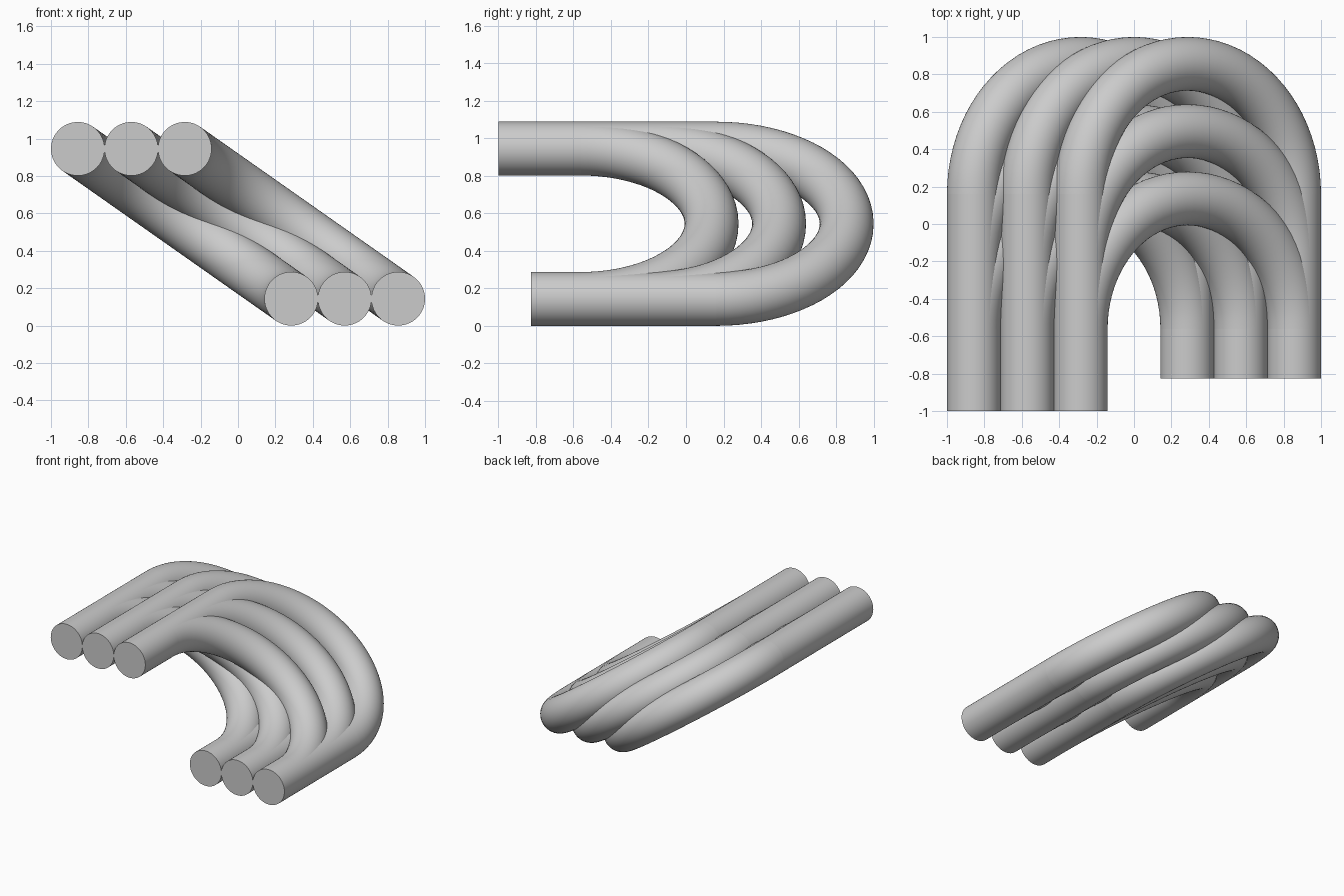
import bpy, bmesh, math
from mathutils import Vector

if "Cube" in bpy.data.objects:
    bpy.data.objects.remove(bpy.data.objects["Cube"], do_unlink=True)

PIPE_R = 0.1435
SIDES = 48
BEND_STEPS = 40
TOP_Z, LOW_Z = 0.945, 0.1435
TOP_FRONT, LOW_FRONT = -1.0, -0.826
TOP_X = (-0.8565, -0.5705, -0.2845)
SHIFT = 1.141                               # sideways step from upper to lower leg
ROWS = {"inner": 0.28, "middle": 0.64, "outer": 1.0}   # rearmost reach of each bend

# Tilted plane shared by all the bends
across = Vector((SHIFT, 0, LOW_Z - TOP_Z))
bend_r = across.length / 2
across.normalize()
back = Vector((0, 1, 0))
normal = across.cross(back)

grey = bpy.data.materials.new("plain grey")
grey.use_nodes = True
colour = (0.6, 0.6, 0.6, 1)
grey.diffuse_color = colour
grey.node_tree.nodes["Principled BSDF"].inputs["Base Color"].default_value = colour


def tube(name, stations, cap_start=False):
    """Sweep a circle through (centre, outward direction) stations."""
    bm = bmesh.new()
    rings = []
    for centre, out in stations:
        ring = []
        for i in range(SIDES):
            a = math.tau * i / SIDES
            ring.append(bm.verts.new(centre + PIPE_R * (math.cos(a) * out + math.sin(a) * normal)))
        rings.append(ring)
    for r0, r1 in zip(rings, rings[1:]):
        for i in range(SIDES):
            j = (i + 1) % SIDES
            bm.faces.new((r0[i], r0[j], r1[j], r1[i]))
    if cap_start:
        bm.faces.new(rings[0][::-1])
    bmesh.ops.recalc_face_normals(bm, faces=bm.faces)
    # An open tube must still face outwards
    bm.faces.ensure_lookup_table()
    f = bm.faces[0]
    if f.normal.dot(f.calc_center_median() - stations[0][0]) < 0:
        bmesh.ops.reverse_faces(bm, faces=bm.faces)
    mesh = bpy.data.meshes.new(name)
    bm.to_mesh(mesh)
    bm.free()
    mesh.materials.append(grey)
    obj = bpy.data.objects.new(name, mesh)
    bpy.context.collection.objects.link(obj)
    bpy.ops.object.select_all(action='DESELECT')
    obj.select_set(True)
    bpy.context.view_layer.objects.active = obj
    bpy.ops.object.shade_smooth_by_angle(angle=math.radians(35))


leg_end = ROWS["outer"] - PIPE_R - bend_r
for column, x in zip(("right", "centre", "left"), TOP_X):
    # Straight legs, capped at the front
    tube(f"upper_leg_{column}",
         [(Vector((x, y, TOP_Z)), -across) for y in (TOP_FRONT, leg_end)], True)
    tube(f"lower_leg_{column}",
         [(Vector((x + SHIFT, y, LOW_Z)), across) for y in (LOW_FRONT, leg_end)], True)
    # Half-circle bends leaving the legs at three depths
    for row, reach in ROWS.items():
        middle = Vector((x + SHIFT / 2, reach - PIPE_R - bend_r, (TOP_Z + LOW_Z) / 2))
        stations = []
        for k in range(BEND_STEPS + 1):
            t = math.pi * k / BEND_STEPS
            out = -math.cos(t) * across + math.sin(t) * back
            stations.append((middle + bend_r * out, out))
        tube(f"{row}_bend_{column}", stations)
